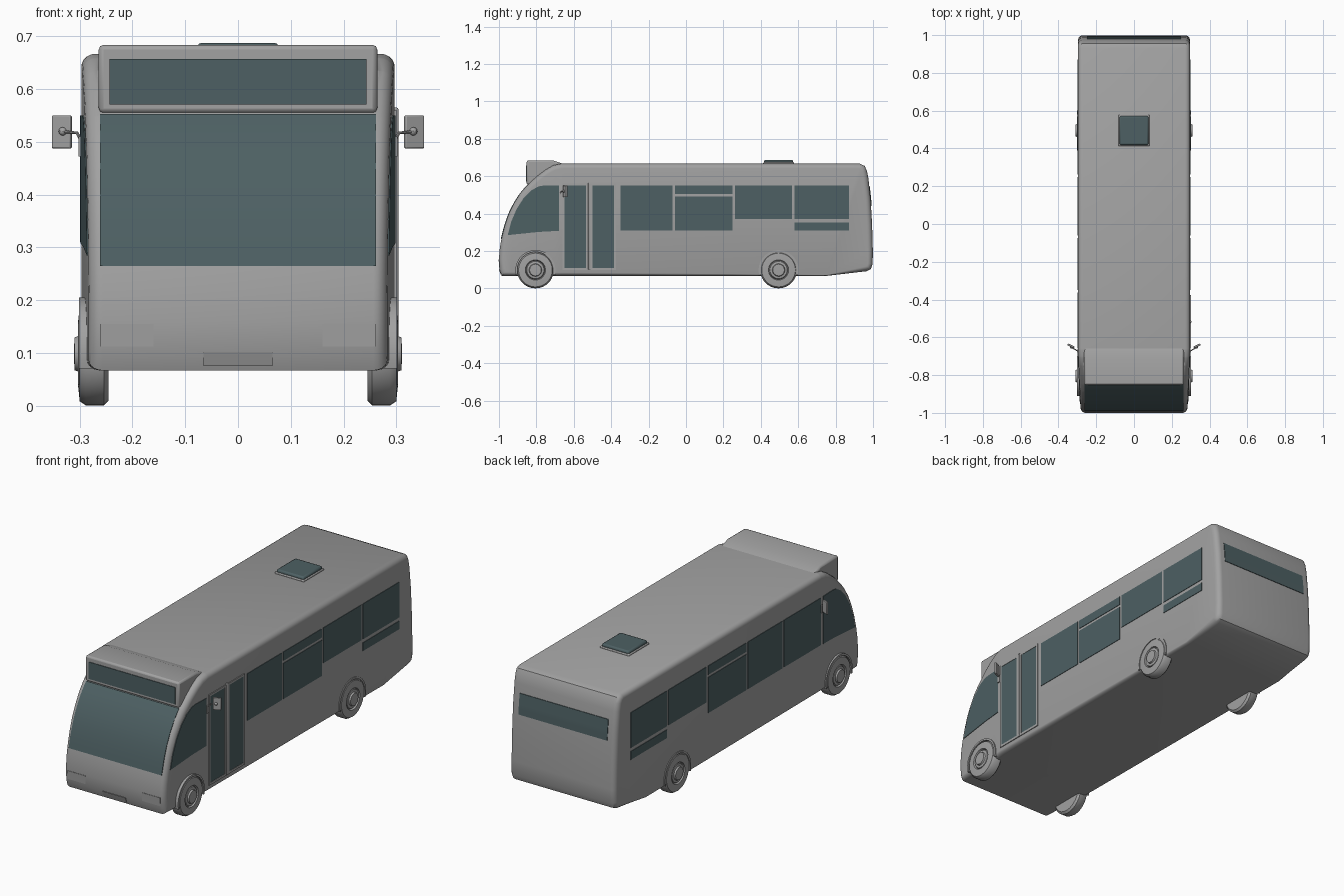
import bpy, bmesh, math
from mathutils import Vector

if "Cube" in bpy.data.objects:
    bpy.data.objects.remove(bpy.data.objects["Cube"])


def material(name, rgb):
    m = bpy.data.materials.new(name)
    m.diffuse_color = (*rgb, 1)
    m.use_nodes = True
    m.node_tree.nodes["Principled BSDF"].inputs["Base Color"].default_value = m.diffuse_color
    return m


GREY = material("body grey", (0.36, 0.36, 0.36))
GLASS = material("tinted glass", (0.075, 0.117, 0.125))


def finish(name, bm, mat, bevel=0, angle=35):
    bmesh.ops.recalc_face_normals(bm, faces=bm.faces)
    me = bpy.data.meshes.new(name)
    bm.to_mesh(me)
    bm.free()
    me.materials.append(mat)
    ob = bpy.data.objects.new(name, me)
    bpy.context.collection.objects.link(ob)
    if bevel:
        mod = ob.modifiers.new("bevel", 'BEVEL')
        mod.width, mod.segments, mod.limit_method = bevel, 2, 'ANGLE'
    bpy.ops.object.select_all(action='DESELECT')
    ob.select_set(True)
    bpy.context.view_layer.objects.active = ob
    bpy.ops.object.shade_smooth_by_angle(angle=math.radians(angle))
    return ob


def taper(bm):
    """Narrow the cab towards the nose."""
    for y in (-0.97, -0.93, -0.89, -0.85, -0.8, -0.75, -0.7, -0.66):
        bmesh.ops.bisect_plane(bm, geom=bm.verts[:] + bm.edges[:] + bm.faces[:],
                               plane_co=(0, y, 0), plane_no=(0, 1, 0))
    for v in bm.verts:
        t = max(0, (-0.66 - v.co.y) / 0.34)
        v.co.x *= 1 - 0.05 * t


def loft(rings):
    """Skin a list of (x, outline) sections and cap both ends."""
    bm = bmesh.new()
    loops = [[bm.verts.new((x, y, z)) for y, z in pts] for x, pts in rings]
    n = len(loops[0])
    for a, b in zip(loops, loops[1:]):
        for i in range(n):
            bm.faces.new((a[i], a[(i + 1) % n], b[(i + 1) % n], b[i]))
    bm.faces.new(loops[0])
    bm.faces.new(loops[-1])
    return bm


def prism(name, pts, x0, x1, mat, bevel=0, cab=False):
    bm = loft([(x0, pts), (x1, pts)])
    if cab:
        taper(bm)
    return finish(name, bm, mat, bevel)


def rect(y0, y1, z0, z1):
    return [(y0, z0), (y1, z0), (y1, z1), (y0, z1)]


def at_height(line, z):
    """y on a rising polyline at height z."""
    for (ya, za), (yb, zb) in zip(line, line[1:]):
        if za <= z <= zb:
            return ya + (yb - ya) * (z - za) / (zb - za)
    return line[-1][0]


def skin_plate(name, line, out, z0, z1, x0, x1, mat, t=0.003, steps=10):
    """Thin plate that follows the nose or tail curve."""
    zs = [z0 + (z1 - z0) * i / steps for i in range(steps + 1)]
    outer = [(at_height(line, z) + out * t, z) for z in zs]
    inner = [(at_height(line, z) - out * t, z) for z in reversed(zs)]
    return prism(name, outer + inner, x0, x1, mat)


# Body shell: side outline lofted across x with rounded shoulders
nose = [(-0.985, 0.067), (-0.997, 0.10), (-1.0, 0.16), (-0.995, 0.22), (-0.985, 0.275),
        (-0.968, 0.34), (-0.947, 0.40), (-0.92, 0.455), (-0.885, 0.51), (-0.85, 0.55),
        (-0.80, 0.597), (-0.75, 0.635), (-0.71, 0.658)]
tail = [(0.75, 0.067), (0.965, 0.092), (0.988, 0.104), (0.998, 0.13), (0.999, 0.20), (0.995, 0.34),
        (0.987, 0.48), (0.975, 0.59), (0.967, 0.63), (0.955, 0.655), (0.93, 0.667)]
outline = nose + [(-0.67, 0.667)] + tail[::-1]


def inset(pts, d):
    out = []
    for i, (y, z) in enumerate(pts):
        a, b = Vector(pts[i - 1]), Vector(pts[(i + 1) % len(pts)])
        p = Vector((y, z))
        tan = (p - a).normalized() + (b - p).normalized()
        n = Vector((tan.y, -tan.x)).normalized()
        dz = d * (0.2 if z < 0.07 and y > 0 else 0.9)
        out.append((y + n.x * d, z + n.y * dz))
    return out


half = []
for k in range(6):
    a = math.pi / 2 * k / 5
    half.append((0.27 + 0.027 * math.sin(a), inset(outline, 0.028 * (1 - math.cos(a)))))
rings = [(-x, p) for x, p in reversed(half)] + half
shell = loft(rings)
taper(shell)
finish("body_shell", shell, GREY)

# Destination box over the windscreen
prism("sign_box", [(-0.852, 0.554), (-0.852, 0.684), (-0.71, 0.684), (-0.65, 0.664), (-0.65, 0.6), (-0.80, 0.56)],
      -0.264, 0.264, GREY, bevel=0.009)
prism("sign_glass", rect(-0.855, -0.848, 0.571, 0.657), -0.244, 0.244, GLASS)

# Windscreen, rear window, number plate and lamp panels
skin_plate("windscreen", nose, -1, 0.265, 0.553, -0.262, 0.262, GLASS)
skin_plate("rear_window", tail, 1, 0.44, 0.545, -0.25, 0.25, GLASS)
skin_plate("number_plate", nose, -1, 0.075, 0.102, -0.065, 0.065, GREY, steps=2)
for s in (-1, 1):
    skin_plate("headlamp_panel", nose, -1, 0.112, 0.155, s * 0.16, s * 0.262, GREY, t=0.002, steps=3)

# Roof hatch
prism("roof_hatch_rim", rect(0.413, 0.577, 0.66, 0.675), -0.082, 0.082, GREY, bevel=0.004)
prism("roof_hatch", rect(0.418, 0.572, 0.665, 0.688), -0.077, 0.077, GLASS, bevel=0.008)

# Side windows: y0, y1, z0, z1
panes = [(-0.35, -0.073, 0.31, 0.55), (-0.06, 0.248, 0.31, 0.492), (-0.06, 0.248, 0.505, 0.55),
         (0.262, 0.568, 0.37, 0.55), (0.58, 0.872, 0.37, 0.55), (0.58, 0.872, 0.31, 0.352)]
cab_glass = [(-0.953, 0.285), (-0.935, 0.355), (-0.905, 0.425), (-0.87, 0.48), (-0.83, 0.522),
             (-0.79, 0.545), (-0.76, 0.55), (-0.68, 0.55), (-0.68, 0.308), (-0.79, 0.302)]
for s in (-1, 1):
    for p in panes + ([(-0.66, -0.363, 0.31, 0.55)] if s < 0 else []):
        prism("side_window", rect(*p), s * 0.293, s * 0.2995, GLASS)
    prism("cab_window", cab_glass, s * 0.293, s * 0.2995, GLASS, cab=True)
    prism("roof_gutter", rect(-0.68, 0.93, 0.643, 0.65), s * 0.28, s * 0.294, GREY, bevel=0.002)

# Double entrance door on the right side
for z0, z1 in ((0.098, 0.110), (0.55, 0.56)):
    prism("door_rail", rect(-0.66, -0.375, z0, z1), 0.293, 0.301, GREY)
for y0, y1 in ((-0.66, -0.65), (-0.535, -0.524), (-0.511, -0.5), (-0.385, -0.375)):
    prism("door_post", rect(y0, y1, 0.098, 0.56), 0.293, 0.301, GREY)
prism("door_seal", rect(-0.523, -0.512, 0.098, 0.565), 0.293, 0.304, GREY, bevel=0.003)
for y0, y1 in ((-0.65, -0.535), (-0.5, -0.385)):
    prism("door_glass", rect(y0, y1, 0.11, 0.55), 0.293, 0.2995, GLASS)

# Wheels: (radius, x) section spun around the axle, with arch lips
section = [(0.0, 0.245), (0.088, 0.245), (0.098, 0.254), (0.098, 0.288), (0.09, 0.300),
           (0.062, 0.303), (0.054, 0.303), (0.05, 0.293), (0.046, 0.300), (0.034, 0.302),
           (0.031, 0.310), (0.0, 0.311)]
for s in (-1, 1):
    for label, yc in (("front", -0.805), ("rear", 0.495)):
        bm = bmesh.new()
        vs = [bm.verts.new((s * x, 0, r)) for r, x in section]
        es = [bm.edges.new(e) for e in zip(vs, vs[1:])]
        bmesh.ops.spin(bm, geom=vs + es, cent=(0, 0, 0), axis=(1, 0, 0),
                       angle=2 * math.pi, steps=40)
        bmesh.ops.remove_doubles(bm, verts=bm.verts, dist=0.0001)
        bmesh.ops.translate(bm, verts=bm.verts, vec=(0, yc, 0.0985))
        finish(label + "_wheel", bm, GREY)
        arc = [math.radians(-15 + 210 * i / 24) for i in range(25)]
        lip = [(yc + 0.107 * math.cos(a), 0.098 + 0.107 * math.sin(a)) for a in arc]
        lip += [(yc + 0.097 * math.cos(a), 0.098 + 0.097 * math.sin(a)) for a in reversed(arc)]
        prism(label + "_arch_lip", lip, s * 0.26, s * 0.301, GREY)

# Door mirrors: bent arm, tilted head and pivot boss
for s in (-1, 1):
    cu = bpy.data.curves.new("mirror_arm", 'CURVE')
    cu.dimensions, cu.bevel_depth, cu.bevel_resolution = '3D', 0.003, 2
    sp = cu.splines.new('POLY')
    path = [(0.297, -0.672, 0.475), (0.300, -0.672, 0.508), (0.305, -0.668, 0.517), (0.335, -0.652, 0.52)]
    sp.points.add(len(path) - 1)
    for p, (x, y, z) in zip(sp.points, path):
        p.co = (s * x, y, z, 1)
    tmp = bpy.data.objects.new("arm_path", cu)
    bpy.context.collection.objects.link(tmp)
    bpy.context.view_layer.update()
    bm = bmesh.new()
    bm.from_mesh(tmp.to_mesh())
    tmp.to_mesh_clear()
    bpy.data.objects.remove(tmp)
    finish("mirror_arm", bm, GREY)
    prism("mirror_mount", rect(-0.68, -0.664, 0.472, 0.51), s * 0.293, s * 0.302, GREY)
    head = prism("mirror_head", rect(-0.005, 0.005, -0.031, 0.031), -0.0195, 0.0195, GREY, bevel=0.002)
    head.location = (s * 0.334, -0.645, 0.519)
    head.rotation_euler.z = s * math.radians(25)
    bm = bmesh.new()
    bmesh.ops.create_uvsphere(bm, u_segments=8, v_segments=6, radius=0.008)
    bmesh.ops.translate(bm, verts=bm.verts, vec=(s * 0.332, -0.652, 0.52))
    finish("mirror_pivot", bm, GREY)
